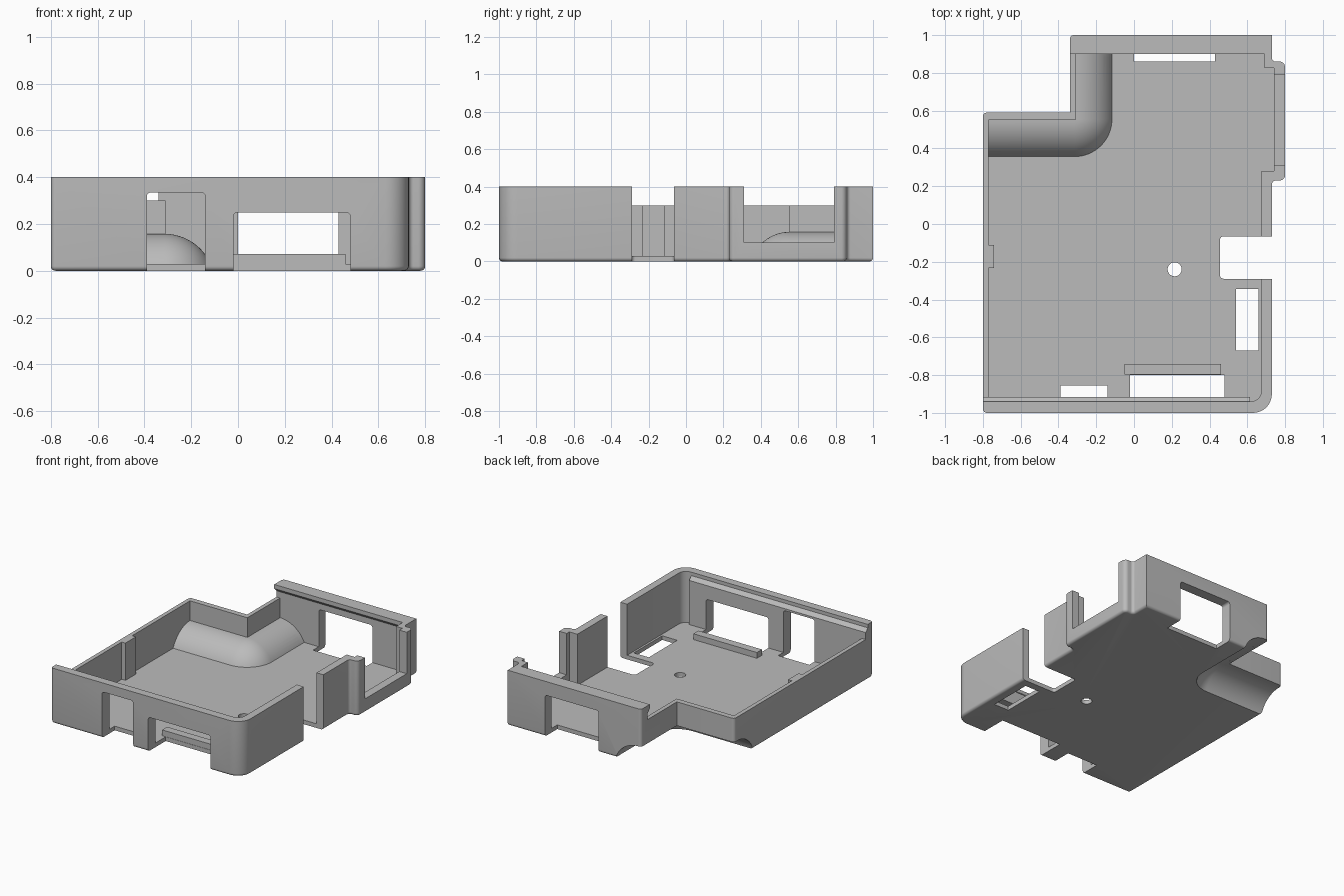
import bpy, bmesh, math

if "Cube" in bpy.data.objects:
    bpy.data.objects.remove(bpy.data.objects["Cube"])

grey = bpy.data.materials.new("light_grey")
grey.diffuse_color = (0.5, 0.5, 0.5, 1)
grey.use_nodes = True
grey.node_tree.nodes["Principled BSDF"].inputs["Base Color"].default_value = grey.diffuse_color


def make(name, bm):
    bmesh.ops.remove_doubles(bm, verts=bm.verts, dist=1e-5)
    bmesh.ops.recalc_face_normals(bm, faces=bm.faces)
    me = bpy.data.meshes.new(name)
    bm.to_mesh(me)
    bm.free()
    me.materials.append(grey)
    ob = bpy.data.objects.new(name, me)
    bpy.context.collection.objects.link(ob)
    return ob


def loft(name, rings):
    """Closed solid through rings that share a point count."""
    bm = bmesh.new()
    vs = [[bm.verts.new(p) for p in r] for r in rings]
    n = len(vs[0])
    for a, b in zip(vs, vs[1:]):
        for i in range(n):
            bm.faces.new((a[i], a[(i + 1) % n], b[(i + 1) % n], b[i]))
    bm.faces.new(vs[0])
    bm.faces.new(vs[-1])
    return make(name, bm)


def outline(corners, inset=0.0, steps=8):
    """Right-angled counter-clockwise outline of (x, y, radius), rounded and inset."""
    pts, n = [], len(corners)
    sgn = lambda v: (v > 1e-6) - (v < -1e-6)
    for i, (x, y, r) in enumerate(corners):
        px, py, _ = corners[i - 1]
        nx, ny, _ = corners[(i + 1) % n]
        a = (sgn(x - px), sgn(y - py))
        b = (sgn(nx - x), sgn(ny - y))
        turn = a[0] * b[1] - a[1] * b[0]
        # inward normals of both edges move the corner
        x += inset * (-a[1] - b[1])
        y += inset * (a[0] + b[0])
        if r == 0:
            pts.append((x, y))
            continue
        r = r - turn * inset
        cx, cy = x + r * (b[0] - a[0]), y + r * (b[1] - a[1])
        for k in range(steps + 1):
            t = k / steps * math.pi / 2
            pts.append((cx - r * b[0] * math.cos(t) + r * a[0] * math.sin(t),
                        cy - r * b[1] * math.cos(t) + r * a[1] * math.sin(t)))
    return pts


def prism(name, corners, z0, z1):
    p = outline(corners)
    return loft(name, [[(x, y, z) for x, y in p] for z in (z0, z1)])


def box(name, x0, x1, y0, y1, z0, z1, r=0.0):
    return prism(name, [(x0, y0, r), (x1, y0, r), (x1, y1, r), (x0, y1, r)], z0, z1)


def side_prism(name, yz, x0, x1):
    return loft(name, [[(x, y, z) for y, z in yz] for x in (x0, x1)])


def window(name, x0, x1, y0, y1, z1):
    """Opening through a wall along y, with rounded upper corners."""
    p = outline([(x0, -0.1, 0), (x1, -0.1, 0), (x1, z1, .018), (x0, z1, .018)])
    return loft(name, [[(x, y, z) for x, z in p] for y in (y0, y1)])


def cut(ob, tool, keep=False):
    m = ob.modifiers.new("cut", 'BOOLEAN')
    m.operation, m.solver, m.object = 'DIFFERENCE', 'EXACT', tool
    dg = bpy.context.evaluated_depsgraph_get()
    me = bpy.data.meshes.new_from_object(ob.evaluated_get(dg))
    ob.modifiers.clear()
    ob.data = me
    if not keep:
        bpy.data.objects.remove(tool)


CX, CY, CZ, R = -.315, .555, -.06, .218


def channel(name, r):
    """Quarter-round bar that turns a corner."""
    prof = [(0, CZ)] + [(r * math.cos(k * math.pi / 32), CZ + r * math.sin(k * math.pi / 32))
                        for k in range(17)]
    prof[-1] = (0, CZ + r)
    angles = [-math.pi / 2 + k * math.pi / 32 for k in range(17)]
    stations = [(-.9, CY, angles[0])] + [(CX, CY, a) for a in angles] + [(CX, 1.1, 0)]
    return loft(name, [[(x + d * math.cos(a), y + d * math.sin(a), z) for d, z in prof]
                       for x, y, a in stations])


# Tray body with rounded lower edge
plan = [(-.8, -1, .022), (.73, -1, .1), (.73, .23, .02), (.8, .23, .03), (.8, .86, .03),
        (.73, .86, .02), (.73, 1, 0), (-.34, 1, .022), (-.34, .59, 0), (-.8, .59, .022)]
rings = []
for k in range(6):
    t = k / 5 * math.pi / 2
    rings.append([(x, y, .02 * (1 - math.sin(t)))
                  for x, y in outline(plan, .02 * (1 - math.cos(t)))])
rings = [[(x, y, .0) for x, y in outline(plan, .02)]] + rings[::-1][1:]
rings.append([(x, y, .4) for x, y in outline(plan)])
body = loft("tray_body", rings)

# Interior, leaving the raised channel cover standing
cavity = prism("cavity", [(-.77, -.915, 0), (.615, -.915, 0), (.615, -.94, 0), (.675, -.94, .058),
                          (.675, .28, 0), (.74, .28, 0), (.74, .825, 0), (.69, .825, 0),
                          (.69, .9, 0), (-.31, .9, 0), (-.31, .55, 0), (-.77, .55, 0)], .03, .6)
under = side_prism("undercut", [(.88, .03), (.925, .03), (.925, .345), (.9, .37), (.88, .37)],
                   -.31, .688)
cover = channel("cover", R)
cut(cavity, cover, keep=True)
cut(under, cover)
cut(body, cavity)
cut(body, under)

# Lowered left walls, front ledge and end of the rear lip
cut(body, box("low", -.9, -.3, -.915, .9, .3, .6))
cut(body, side_prism("ledge", [(-.94, .6), (-.94, .375), (-.915, .35), (-.88, .35), (-.88, .6)],
                     -.9, .615))
cut(body, side_prism("lip_end", [(.88, .3), (.925, .3), (.925, .345), (.9, .37), (.88, .37)],
                     -.4, -.3))

# Hollow underside of the channel
cut(body, channel("scoop", R - .03))
cut(body, box("scoop_side", -.9, CX + .0005, CY - .0005, 1.1, -.1, CZ + R - .0301))

# Wall openings, which also notch the floor
cut(body, window("front_small", -.39, -.14, -1.1, -.855, .335))
cut(body, window("front_large", -.02, .48, -1.1, -.8, .25))
cut(body, window("rear", 0, .43, .86, 1.1, .3))
cut(body, box("side_window", .7, .9, .31, .79, .1, .6))
cut(body, box("side_notch", .455, .9, -.29, -.065, -.1, .6, .02))

# Floor holes
cut(body, box("slot", .54, .66, -.67, -.345, -.1, .2))
cut(body, box("round_hole", .178, .252, -.277, -.203, -.1, .2, .0369))

# Rib on the left wall and bar behind the front window
rib = box("wall_rib", -.775, -.74, -.232, -.112, .02, .3)
bar = box("floor_bar", -.05, .46, -.798, -.74, .02, .072)

for ob in (body, rib, bar):
    bpy.context.view_layer.objects.active = ob
    for o in bpy.context.view_layer.objects:
        o.select_set(o == ob)
    bpy.ops.object.shade_smooth_by_angle(angle=math.radians(30))
